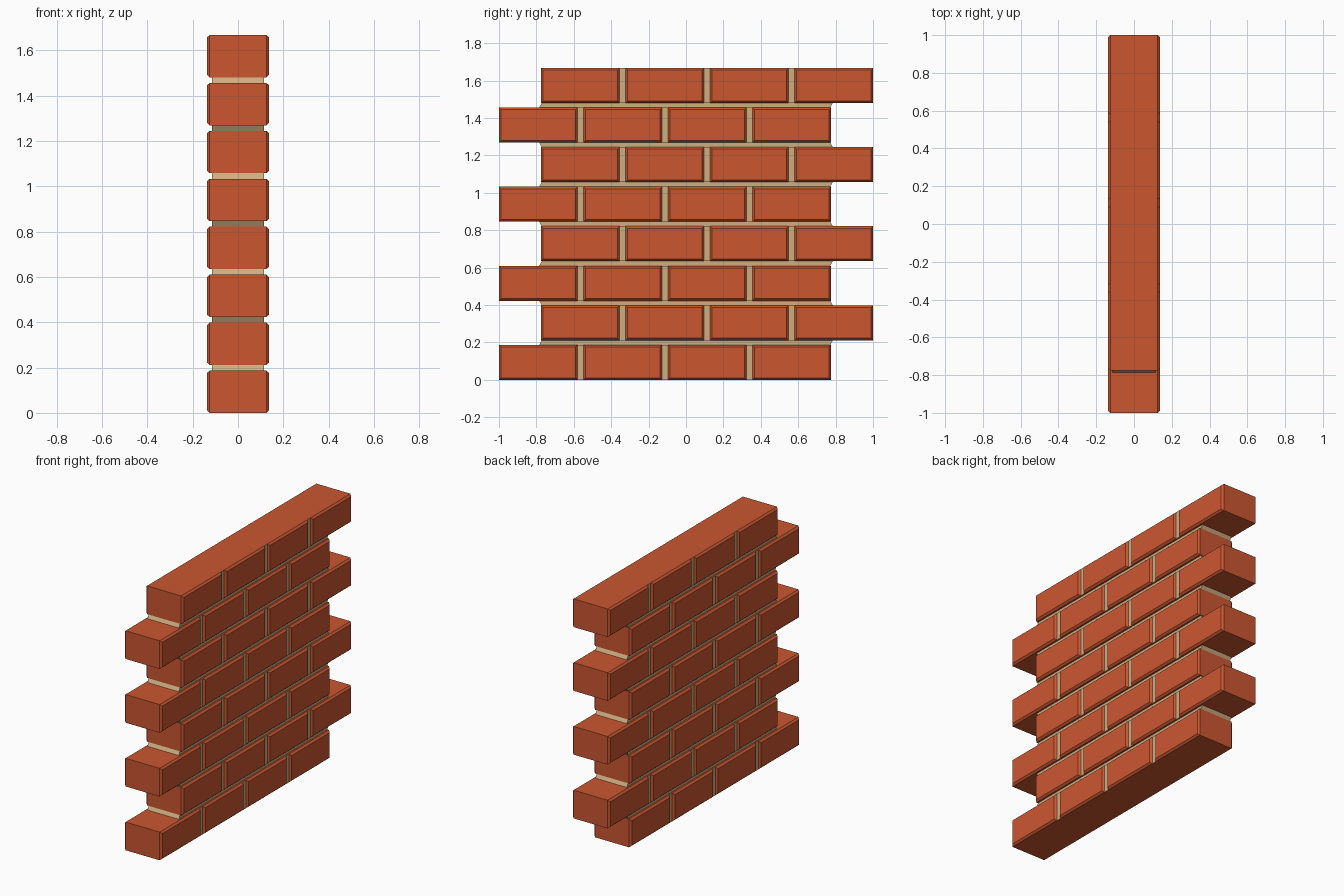
import bpy, bmesh

if "Cube" in bpy.data.objects:
    bpy.data.objects.remove(bpy.data.objects["Cube"])

ROWS, BRICKS = 8, 4
BRICK_L, STEP = 0.42, 0.4517      # brick length and spacing along y
BRICK_H, PITCH = 0.187, 0.2115    # brick height and course spacing
CORE, FACE, BEVEL = 0.125, 0.1375, 0.016
BED, OVERLAP = 0.115, 0.775


def material(name, color):
    m = bpy.data.materials.new(name)
    m.diffuse_color = color
    m.use_nodes = True
    m.node_tree.nodes["Principled BSDF"].inputs["Base Color"].default_value = m.diffuse_color
    return m


brick_mat = material("brick", (0.60, 0.095, 0.03, 1))
mortar_mat = material("mortar", (0.62, 0.42, 0.22, 1))


def finish(bm, name):
    bmesh.ops.recalc_face_normals(bm, faces=bm.faces[:])
    mesh = bpy.data.meshes.new(name)
    bm.to_mesh(mesh)
    bm.free()
    mesh.materials.append(brick_mat)
    mesh.materials.append(mortar_mat)
    bpy.context.collection.objects.link(bpy.data.objects.new(name, mesh))


def course(row):
    """One slab, divided at the joints, with raised chamfered brick faces."""
    z0 = row * PITCH
    z1 = z0 + BRICK_H
    start = -1.0 if row % 2 == 0 else -OVERLAP
    cuts = []
    for i in range(BRICKS):
        cuts += [start + i * STEP, start + i * STEP + BRICK_L]
    bm = bmesh.new()
    rings = [[bm.verts.new((x, y, z)) for x, z in
              ((-CORE, z0), (CORE, z0), (CORE, z1), (-CORE, z1))] for y in cuts]
    bm.faces.new(rings[0])
    bm.faces.new(rings[-1])
    raised = []
    for i, (a, b) in enumerate(zip(rings, rings[1:])):
        for k in range(4):
            n = (k + 1) % 4
            f = bm.faces.new((a[k], a[n], b[n], b[k]))
            if k in (1, 3):
                if i % 2 == 0:
                    raised.append(f)
                else:
                    f.material_index = 1
    bmesh.ops.recalc_face_normals(bm, faces=bm.faces[:])
    bmesh.ops.inset_individual(bm, faces=raised, thickness=BEVEL, depth=0)
    for f in raised:
        for v in f.verts:
            v.co.x = FACE if v.co.x > 0 else -FACE
    finish(bm, f"brick_course_{row + 1}")


def mortar_bed(row):
    """Slanted bed between two courses, flaring onto the longer side."""
    lean = 0.007 if row % 2 == 0 else -0.007
    bm = bmesh.new()
    rings = []
    for z, s in ((row * PITCH + BRICK_H, -lean), ((row + 1) * PITCH, lean)):
        e = OVERLAP + 0.003
        rings.append([bm.verts.new((x, y + s, z)) for x, y in
                      ((-BED, -e), (BED, -e), (BED, e), (-BED, e))])
    for k in range(4):
        n = (k + 1) % 4
        f = bm.faces.new((rings[0][k], rings[0][n], rings[1][n], rings[1][k]))
        f.material_index = 1
    finish(bm, f"mortar_bed_{row + 1}")


# Brick courses and the mortar between them
for r in range(ROWS):
    course(r)
    if r < ROWS - 1:
        mortar_bed(r)
